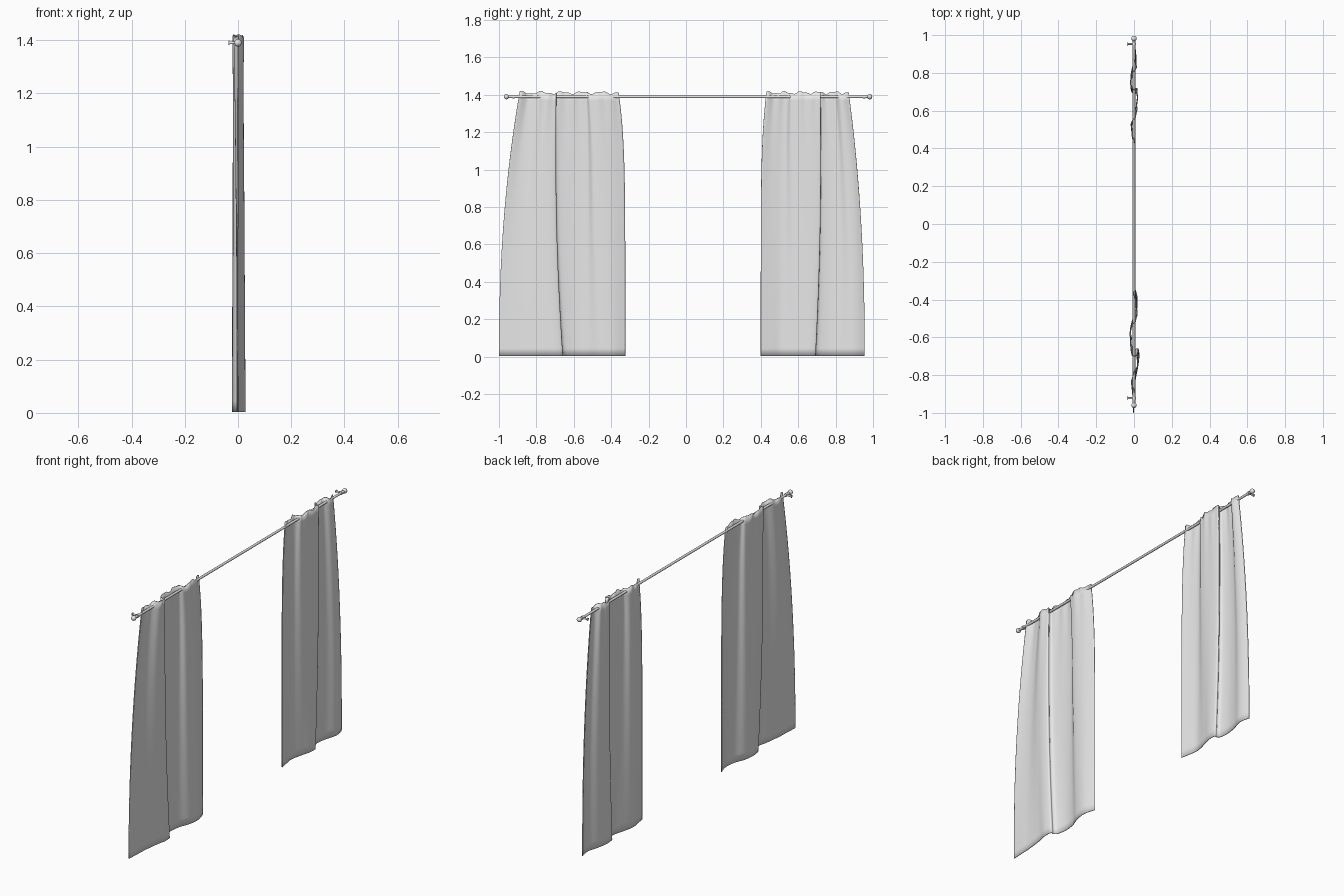
import bpy, bmesh, math
from mathutils import Vector

cube = bpy.data.objects.get("Cube")
if cube:
    bpy.data.objects.remove(cube, do_unlink=True)

ROD_Z = 1.39
TOP = 1.412


def material(name, colour):
    mat = bpy.data.materials.new(name)
    mat.use_nodes = True
    mat.diffuse_color = colour
    mat.node_tree.nodes["Principled BSDF"].inputs["Base Color"].default_value = colour
    return mat


grey = material("light grey", (0.8, 0.8, 0.8, 1))


def finish(name):
    obj = bpy.context.object
    obj.name = name
    obj.data.materials.append(grey)
    bpy.ops.object.shade_smooth_by_angle()
    return obj


def tube(name, start, end, radius):
    a, b = Vector(start), Vector(end)
    bpy.ops.mesh.primitive_cylinder_add(vertices=16, radius=radius, depth=(b - a).length,
                                        location=(a + b) / 2)
    bpy.context.object.rotation_euler = (b - a).to_track_quat('Z', 'Y').to_euler()
    return finish(name)


def smooth_path(points, steps=6):
    """Catmull-Rom curve through the given points."""
    pts = [points[0]] + points + [points[-1]]
    out = []
    for p0, p1, p2, p3 in zip(pts, pts[1:], pts[2:], pts[3:]):
        for i in range(steps):
            t = i / steps
            out.append(0.5 * (2 * p1 + (p2 - p0) * t + (2 * p0 - 5 * p1 + 4 * p2 - p3) * t ** 2
                              + (3 * p1 - p0 - 3 * p2 + p3) * t ** 3))
    return out + [points[-1]]


def curtain(name, low_edges, high_edges, powers, low_folds, high_folds, rows=34):
    """Cloth sheet blended from a hem outline to a gathered outline on the rod."""
    bm = bmesh.new()
    grid = []
    for r in range(rows + 1):
        s = r / rows
        left, right = (lo + (hi - lo) * s ** p
                       for lo, hi, p in zip(low_edges, high_edges, powers))
        folds = [Vector(a).lerp(Vector(b), s) for a, b in zip(low_folds, high_folds)]
        row = []
        for t, x in smooth_path(folds):
            # Uneven ruffle that fades just below the rod
            ruffle = 0.006 * (math.sin(31 * t + 1) + 0.6 * math.sin(67 * t)) * s ** 60
            gather = 0.003 * math.sin(50 * t) * s ** 8
            row.append(bm.verts.new((x + gather, left + (right - left) * t,
                                     0.003 + (TOP - 0.003) * s + ruffle)))
        grid.append(row)
    for low, high in zip(grid, grid[1:]):
        for i in range(len(low) - 1):
            bm.faces.new((low[i], low[i + 1], high[i + 1], high[i])).smooth = True
    mesh = bpy.data.meshes.new(name)
    bm.to_mesh(mesh)
    bm.free()
    mesh.materials.append(grey)
    obj = bpy.data.objects.new(name, mesh)
    bpy.context.collection.objects.link(obj)
    cloth = obj.modifiers.new("cloth thickness", 'SOLIDIFY')
    cloth.thickness = 0.004
    cloth.offset = 0
    return obj


# Curtains: fold outlines are (fraction across, depth)
curtain("wide_curtain", (-1.0, -0.325), (-0.89, -0.36), (2.2, 6),
        [(0, -.004), (.1, 0), (.2, .003), (.34, .014), (.43, .026), (.50, .022),
         (.50, .004), (.53, -.013), (.62, -.021), (.71, -.012), (.8, .01), (.9, .017), (1, 0)],
        [(0, .002), (.08, -.011), (.17, -.008), (.24, .014), (.31, .018), (.365, .015),
         (.36, .001), (.39, -.014), (.55, -.016), (.67, -.012), (.71, .011), (.85, .013), (1, -.002)])
curtain("narrow_curtain", (0.4, 0.955), (0.43, 0.87), (6, 2.2),
        [(0, .004), (.1, -.006), (.2, -.013), (.33, .002), (.44, .017), (.52, .016),
         (.52, .001), (.55, -.014), (.65, -.018), (.76, -.008), (.86, .008), (.93, .008), (1, -.002)],
        [(0, .002), (.12, -.01), (.26, -.012), (.32, .01), (.48, .015), (.645, .016),
         (.64, .001), (.66, -.012), (.74, -.015), (.83, -.01), (.88, .008), (.95, .01), (1, .002)])

# Rod with ball ends and wall brackets
tube("curtain_rod", (0, -0.96, ROD_Z), (0, 0.98, ROD_Z), 0.007)
for side, ball_y, bracket_y in (("right", -0.96, -0.922), ("left", 0.982, 0.953)):
    bpy.ops.mesh.primitive_uv_sphere_add(segments=20, ring_count=12, radius=0.014,
                                         location=(0, ball_y, ROD_Z))
    finish(side + "_finial")
    tube(side + "_bracket_arm", (-0.036, bracket_y, ROD_Z), (0, bracket_y, ROD_Z), 0.005)
    tube(side + "_bracket_plate", (-0.036, bracket_y, ROD_Z), (-0.032, bracket_y, ROD_Z), 0.008)
    tube(side + "_bracket_ring", (0, bracket_y - 0.006, ROD_Z), (0, bracket_y + 0.006, ROD_Z), 0.010)
